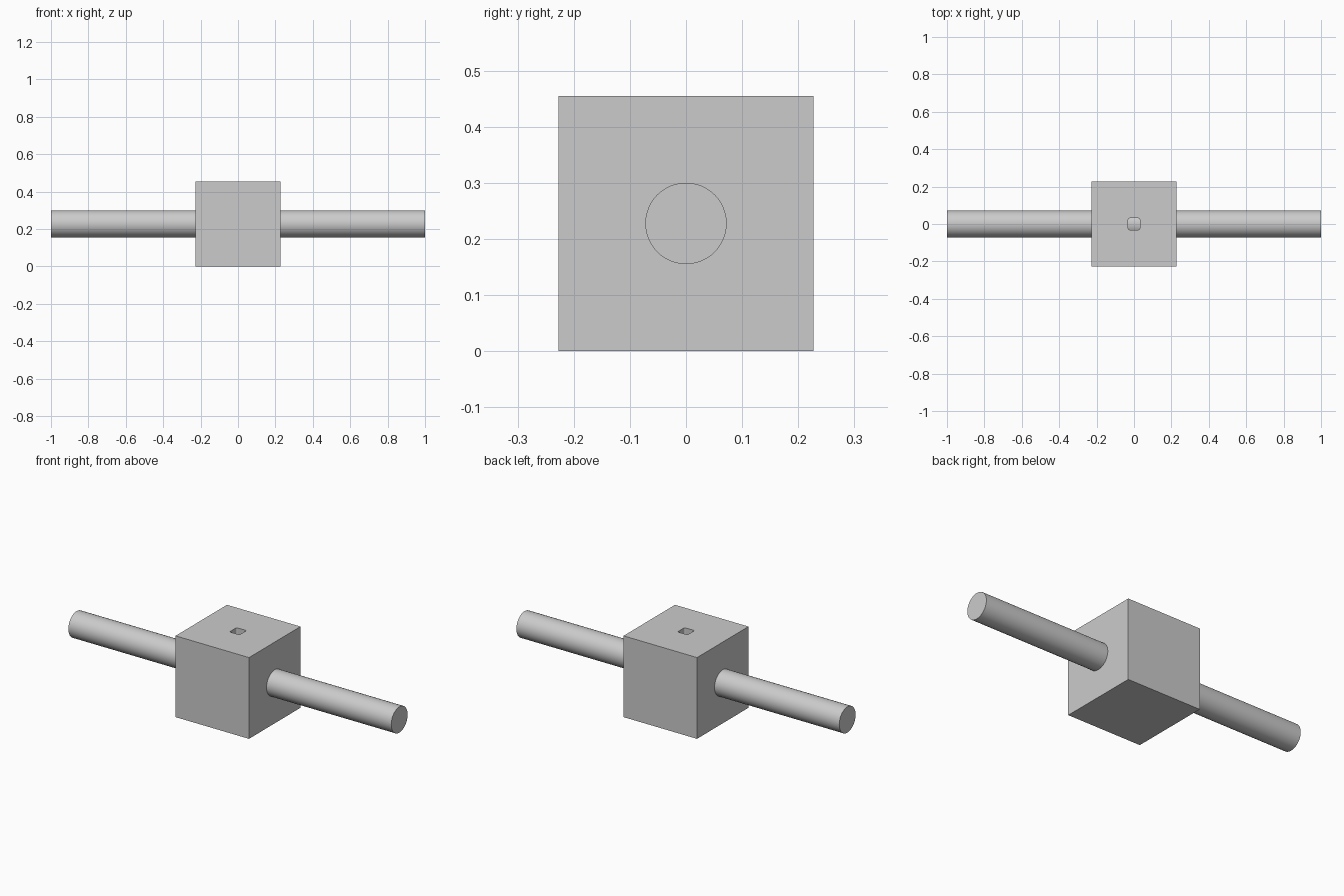
import bpy, bmesh
from math import pi

if "Cube" in bpy.data.objects:
    bpy.data.objects.remove(bpy.data.objects["Cube"])

SIDE = 0.455
MID = SIDE / 2
ROD_R = 0.0725

# Square block
bpy.ops.mesh.primitive_cube_add(size=SIDE, location=(0, 0, MID))
block = bpy.context.object
block.name = "block"

# Cutter: small square socket with rounded corners, from the top down to the rod
bpy.ops.mesh.primitive_cube_add(size=1, location=(0, 0, 0.38))
cutter = bpy.context.object
cutter.name = "socket_cutter"
cutter.scale = (0.062, 0.062, 0.23)
bpy.ops.object.transform_apply(location=False, rotation=False, scale=True)
bm = bmesh.new()
bm.from_mesh(cutter.data)
upright = [e for e in bm.edges if abs(e.verts[0].co.z - e.verts[1].co.z) > 0.1]
bmesh.ops.bevel(bm, geom=upright, offset=0.008, segments=4, profile=0.5, affect='EDGES')
bm.to_mesh(cutter.data)
bm.free()

# Cut the socket and remove the cutter
cut = block.modifiers.new("socket", 'BOOLEAN')
cut.object = cutter
cut.operation = 'DIFFERENCE'
cut.solver = 'EXACT'
bpy.context.view_layer.objects.active = block
bpy.ops.object.modifier_apply(modifier=cut.name)
bpy.data.objects.remove(cutter, do_unlink=True)

# Rod running right through the block
bpy.ops.mesh.primitive_cylinder_add(vertices=48, radius=ROD_R, depth=2,
                                    location=(0, 0, MID), rotation=(0, pi / 2, 0))
rod = bpy.context.object
rod.name = "rod"
bpy.ops.object.shade_smooth_by_angle()
